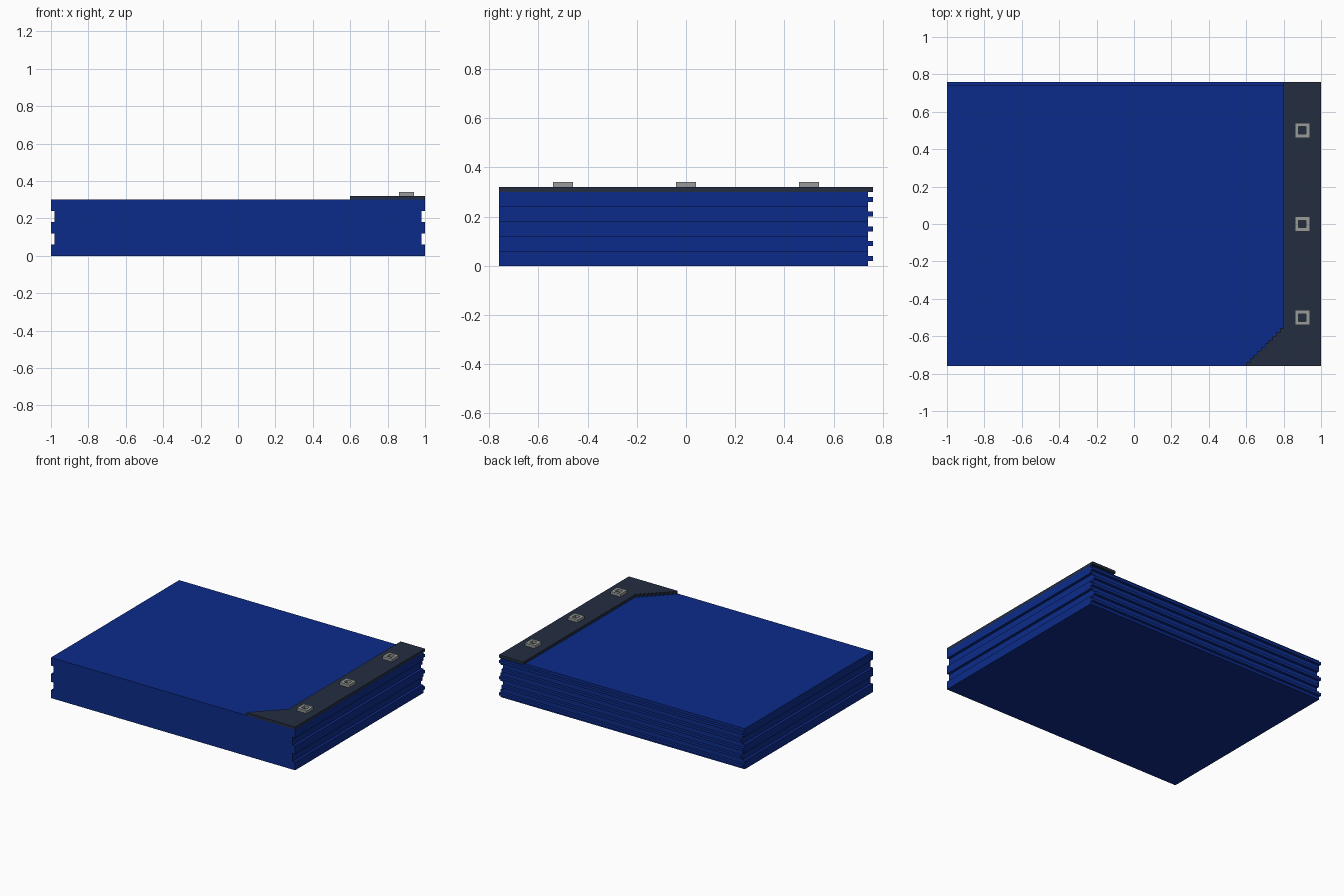
import bpy, bmesh
from mathutils import Vector

U = 0.02                      # basic step of the blocky grid
FRONT, BACK, SIDE = -0.76, 0.76, 1.0

cube = bpy.data.objects.get("Cube")
if cube:
    bpy.data.objects.remove(cube, do_unlink=True)


def material(name, rgb):
    mat = bpy.data.materials.new(name)
    mat.use_nodes = True
    mat.diffuse_color = (*rgb, 1)
    mat.node_tree.nodes["Principled BSDF"].inputs["Base Color"].default_value = (*rgb, 1)
    return mat


BLUE = material("deep blue", (0.0037, 0.0245, 0.255))
SLATE = material("dark slate", (0.017, 0.026, 0.051))
GREY = material("stud grey", (0.31, 0.325, 0.32))


def finish(bm, name, mat):
    bmesh.ops.recalc_face_normals(bm, faces=bm.faces)
    mesh = bpy.data.meshes.new(name)
    bm.to_mesh(mesh)
    bm.free()
    mesh.materials.append(mat)
    obj = bpy.data.objects.new(name, mesh)
    bpy.context.collection.objects.link(obj)
    return obj


def prism(name, outline, shift, mat):
    """Extrude a closed flat outline along a vector."""
    bm = bmesh.new()
    face = bm.faces.new([bm.verts.new(p) for p in outline])
    moved = bmesh.ops.extrude_face_region(bm, geom=[face], use_keep_orig=True)
    verts = [g for g in moved["geom"] if isinstance(g, bmesh.types.BMVert)]
    bmesh.ops.translate(bm, verts=verts, vec=Vector(shift))
    return finish(bm, name, mat)


def box(name, lo, hi, mat):
    base = [(lo[0], lo[1], lo[2]), (hi[0], lo[1], lo[2]),
            (hi[0], hi[1], lo[2]), (lo[0], hi[1], lo[2])]
    return prism(name, base, (0, 0, hi[2] - lo[2]), mat)


# Body: five layers, every second one recessed at both sides
half = []
for layer in range(5):
    x = SIDE - U * (layer % 2)
    half += [(x, 3 * U * layer), (x, 3 * U * (layer + 1))]
profile = half + [(-x, z) for x, z in reversed(half)]
prism("body", [(x, FRONT, z) for x, z in profile],
      (0, BACK - U - FRONT, 0), BLUE)

# One thin ridge per layer across the back
for layer in range(5):
    x = SIDE - U * (layer % 2)
    z = 3 * U * layer + U
    box(f"back_ridge_{layer + 1}", (-x, BACK - U, z), (x, BACK, z + U), BLUE)

# Top strip with a stepped diagonal corner at the front
TOP = 15 * U
outline = [(SIDE, FRONT), (SIDE, BACK), (0.8, BACK)]
for i in reversed(range(10)):
    x = 0.6 + U * i
    outline += [(x + U, FRONT + U * (i + 1)), (x, FRONT + U * (i + 1))]
outline.append((0.6, FRONT))
prism("top_strip", [(x, y, TOP) for x, y in outline], (0, 0, U), SLATE)


# Hollow square studs on the strip
def square_stud(name, cx, cy, z):
    bm = bmesh.new()
    rings = []
    for r, h in ((2 * U, z), (2 * U, z + U), (U, z + U), (U, z)):
        rings.append([bm.verts.new((cx + sx * r, cy + sy * r, h))
                      for sx, sy in ((-1, -1), (1, -1), (1, 1), (-1, 1))])
    for a, b in zip(rings, rings[1:] + rings[:1]):
        for i in range(4):
            j = (i + 1) % 4
            bm.faces.new((a[i], a[j], b[j], b[i]))
    return finish(bm, name, GREY)


for label, y in (("front", -0.5), ("middle", 0), ("back", 0.5)):
    square_stud(f"{label}_stud", 0.9, y, TOP + U)
